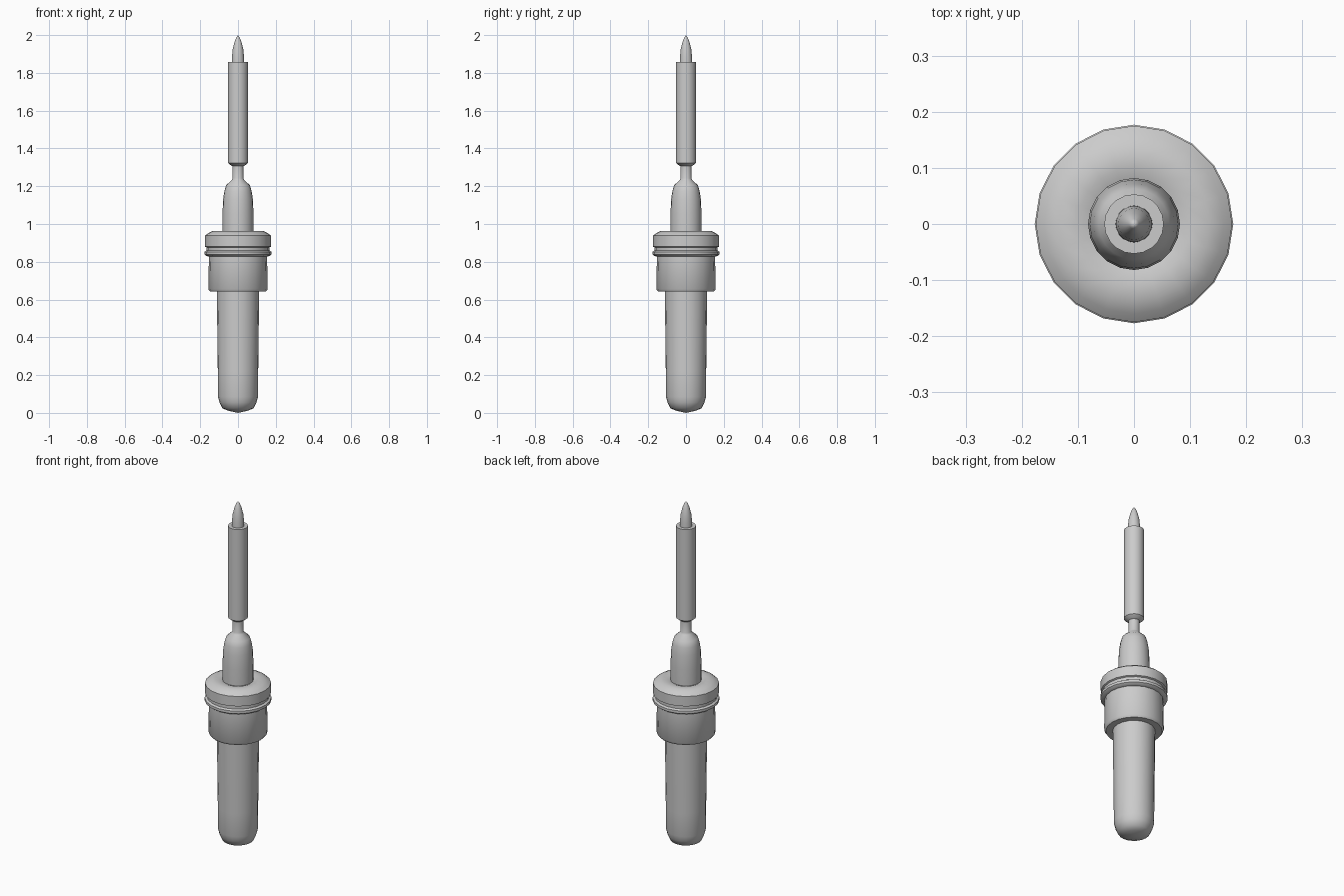
import bpy, bmesh, math

if "Cube" in bpy.data.objects:
    bpy.data.objects.remove(bpy.data.objects["Cube"])

SIDES = 20


def lathe(name, profile, angle=35):
    """Revolve (radius, height) points around z; radius 0 closes to a pole."""
    bm = bmesh.new()
    rings = []
    for r, z in profile:
        if r == 0:
            rings.append([bm.verts.new((0, 0, z))])
        else:
            rings.append([bm.verts.new((r * math.cos(2 * math.pi * i / SIDES),
                                        r * math.sin(2 * math.pi * i / SIDES), z))
                          for i in range(SIDES)])
    for a, b in zip(rings, rings[1:]):
        for i in range(SIDES):
            j = (i + 1) % SIDES
            if len(a) == 1:
                bm.faces.new((a[0], b[j], b[i]))
            elif len(b) == 1:
                bm.faces.new((a[i], a[j], b[0]))
            else:
                bm.faces.new((a[i], a[j], b[j], b[i]))
    bmesh.ops.recalc_face_normals(bm, faces=bm.faces)
    mesh = bpy.data.meshes.new(name)
    bm.to_mesh(mesh)
    bm.free()
    obj = bpy.data.objects.new(name, mesh)
    bpy.context.collection.objects.link(obj)
    bpy.ops.object.select_all(action='DESELECT')
    obj.select_set(True)
    bpy.context.view_layer.objects.active = obj
    bpy.ops.object.shade_smooth_by_angle(angle=math.radians(angle))
    return obj


# Tapered grip with a rounded, slightly pointed base
lathe("grip", [(0, 0), (0.05, 0.011), (0.083, 0.024), (0.098, 0.055),
               (0.106, 0.085), (0.107, 0.22), (0.112, 0.645)], 50)

# Stepped collar with a grooved flange and sloping shoulder
lathe("collar", [(0.11, 0.642), (0.148, 0.642), (0.157, 0.655), (0.154, 0.828),
                 (0.166, 0.83), (0.177, 0.838), (0.177, 0.853), (0.166, 0.86),
                 (0.166, 0.876), (0.175, 0.88), (0.175, 0.938), (0.16, 0.95),
                 (0.135, 0.963), (0.1, 0.963), (0.078, 0.955)], 40)

# Bullet-shaped ferrule narrowing into the neck
lathe("ferrule", [(0.082, 0.95), (0.082, 1.05), (0.079, 1.13), (0.072, 1.175),
                  (0.063, 1.205), (0.034, 1.232), (0.029, 1.242), (0.029, 1.31)], 50)

# Long sleeve around the shaft
lathe("sleeve", [(0.027, 1.306), (0.034, 1.308), (0.053, 1.323),
                 (0.053, 1.857), (0.03, 1.857)])

# Pointed tip
lathe("tip", [(0.033, 1.85), (0.032, 1.885), (0.028, 1.925),
              (0.019, 1.962), (0.009, 1.988), (0, 2.0)], 50)
